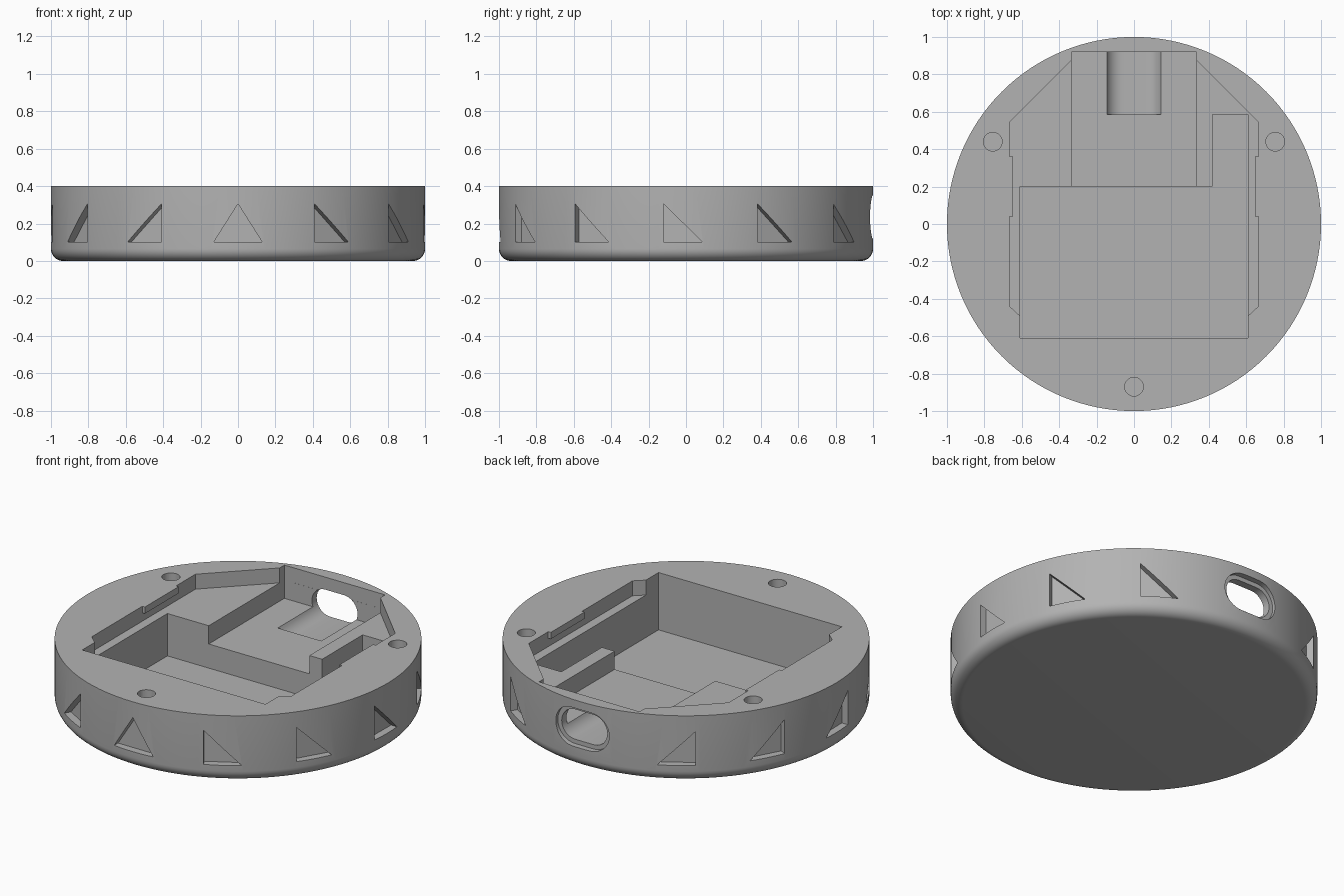
import bpy, bmesh
from math import radians, sin, cos, pi
from mathutils import Matrix

cube = bpy.data.objects.get("Cube")
if cube:
    bpy.data.objects.remove(cube, do_unlink=True)

grey = bpy.data.materials.new("plain_grey")
grey.use_nodes = True
grey.diffuse_color = (0.45, 0.45, 0.45, 1)
grey.node_tree.nodes["Principled BSDF"].inputs["Base Color"].default_value = grey.diffuse_color


def make_object(name, bm):
    bmesh.ops.recalc_face_normals(bm, faces=bm.faces)
    mesh = bpy.data.meshes.new(name)
    bm.to_mesh(mesh)
    bm.free()
    mesh.materials.append(grey)
    obj = bpy.data.objects.new(name, mesh)
    bpy.context.collection.objects.link(obj)
    return obj


def prism(name, outline, low, high, matrix=Matrix()):
    """Extrude a 2D outline from low to high along local z."""
    bm = bmesh.new()
    face = bm.faces.new([bm.verts.new((x, y, low)) for x, y in outline])
    grown = bmesh.ops.extrude_face_region(bm, geom=[face])["geom"]
    top = [v for v in grown if isinstance(v, bmesh.types.BMVert)]
    bmesh.ops.translate(bm, verts=top, vec=(0, 0, high - low))
    bm.transform(matrix)
    return make_object(name, bm)


def rect(x0, x1, y0, y1):
    return [(x0, y0), (x1, y0), (x1, y1), (x0, y1)]


def circle(cx, cy, r, n=32):
    return [(cx + r * cos(2 * pi * i / n), cy + r * sin(2 * pi * i / n)) for i in range(n)]


def stadium(half_width, r, cz, n=16):
    pts = []
    for side, start in ((1, -pi / 2), (-1, pi / 2)):
        for i in range(n + 1):
            a = start + pi * i / n
            pts.append((side * (half_width - r) + r * cos(a), cz + r * sin(a)))
    return pts


# Round body with a filleted bottom edge
H, FILLET = 0.4, 0.065
profile = [(0, 0)]
for i in range(9):
    a = pi / 2 * i / 8
    profile.append((1 - FILLET + FILLET * sin(a), FILLET - FILLET * cos(a)))
profile += [(1, H), (0, H)]
bm = bmesh.new()
verts = [bm.verts.new((r, 0, z)) for r, z in profile]
edges = [bm.edges.new(pair) for pair in zip(verts, verts[1:])]
bmesh.ops.spin(bm, geom=verts + edges, axis=(0, 0, 1), cent=(0, 0, 0),
               angle=2 * pi, steps=128, use_duplicate=False)
bmesh.ops.remove_doubles(bm, verts=bm.verts, dist=1e-4)
body = make_object("case_body", bm)

# Stepped pockets opening upward
half = [(0.29, 0.92), (0.665, 0.545), (0.665, -0.44), (0.6, -0.5)]
board = half + [(-x, y) for x, y in reversed(half)]
deep = [(-0.61, -0.61), (0.61, -0.61), (0.61, 0.585), (0.42, 0.585), (0.42, 0.2), (-0.61, 0.2)]
cutters = [
    prism("board_pocket", board, 0.31, 0.6),
    prism("deep_pocket", deep, 0.055, 0.6),
    prism("middle_pocket", rect(-0.335, 0.335, 0.15, 0.9195), 0.2, 0.6),
]

# Screw holes
for x, y in ((-0.755, 0.44), (0.755, 0.44), (0, -0.87)):
    cutters.append(prism("screw_hole", circle(x, y, 0.05), 0.2, 0.6))

# Port opening with its trough and outer recess at the back
upright = Matrix.Rotation(pi / 2, 4, 'X')
cutters.append(prism("port_hole", stadium(0.152, 0.09, 0.235), -1.1, -0.585, upright))
cutters.append(prism("port_recess", stadium(0.178, 0.116, 0.235), -1.1, -0.965, upright))


# Triangular recesses around the rim
def triangle(angle, left, right, apex):
    spin = Matrix.Rotation(radians(angle + 90), 4, 'Z') @ upright
    pts = [(left, 0.1), (right, 0.1), (apex, 0.305)]
    cutters.append(prism("rim_triangle", pts, 0.955, 1.1, spin))


W = 0.105
triangle(-90, -0.13, 0.13, 0)
for i in range(5):
    angle = -59.8 + 29.45 * i
    triangle(angle, -W, W, -W)
    triangle(180 - angle, -W, W, W)

# Carve everything out of the body
bpy.context.view_layer.objects.active = body
for cutter in cutters:
    cutter.hide_render = True
    mod = body.modifiers.new(cutter.name, 'BOOLEAN')
    mod.operation = 'DIFFERENCE'
    mod.solver = 'EXACT'
    mod.object = cutter
    bpy.ops.object.modifier_apply(modifier=mod.name)
for cutter in cutters:
    bpy.data.objects.remove(cutter, do_unlink=True)

bpy.ops.object.select_all(action='DESELECT')
body.select_set(True)
bpy.ops.object.shade_smooth_by_angle(angle=radians(30))

# Small retaining tabs on the side walls
for name, s in (("left_tab", 1), ("right_tab", -1)):
    x0, x1 = sorted((s * 0.648, s * 0.668))
    prism(name, rect(x0, x1, 0.04, 0.36), 0.36, H)
